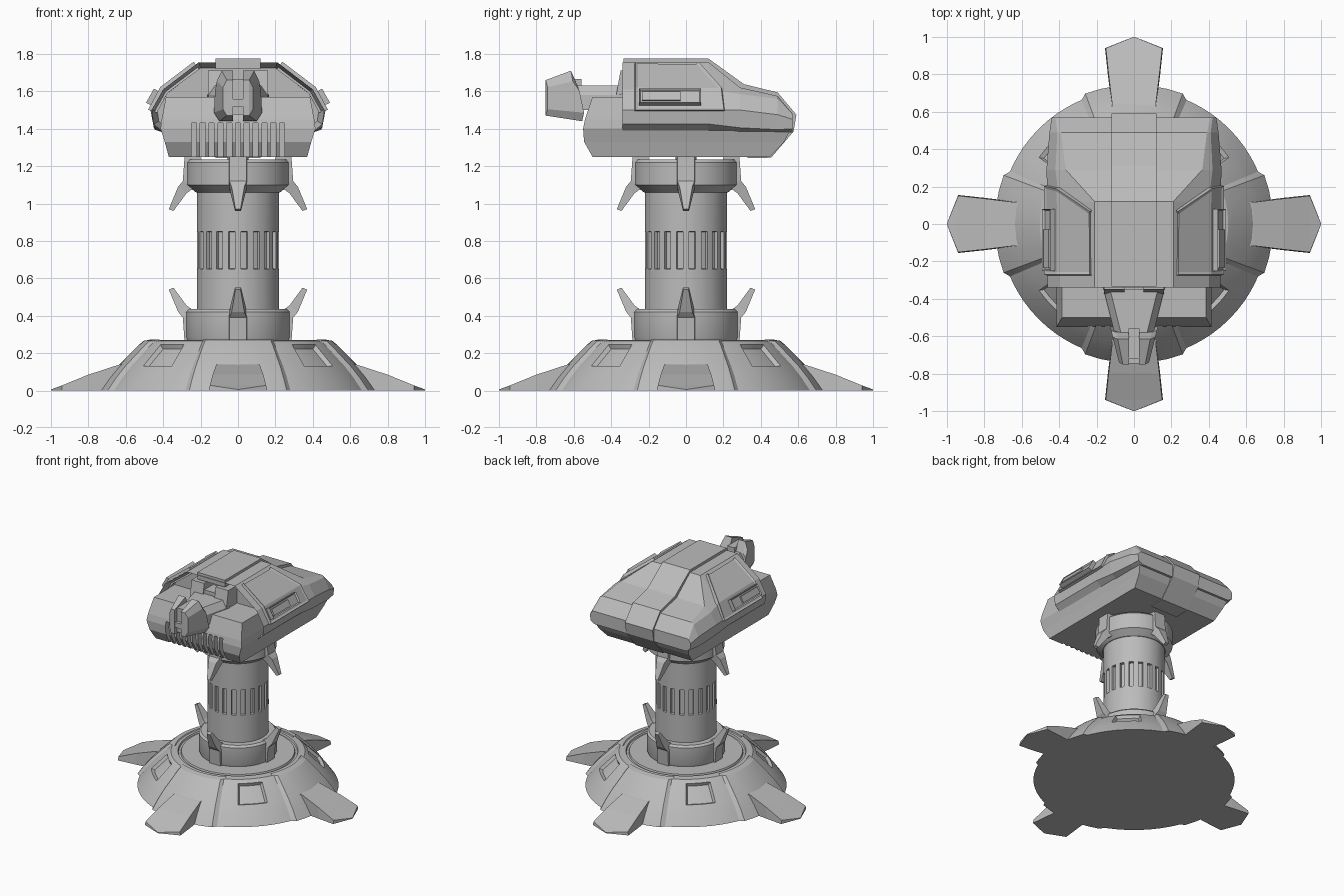
import bpy, bmesh
from math import sin, cos, pi, radians, atan2, degrees
from mathutils import Matrix, Vector

cube = bpy.data.objects.get("Cube")
if cube:
    bpy.data.objects.remove(cube, do_unlink=True)

grey = bpy.data.materials.new("plain grey")
grey.use_nodes = True
TONE = (0.5, 0.5, 0.5, 1)
grey.diffuse_color = TONE
grey.node_tree.nodes["Principled BSDF"].inputs["Base Color"].default_value = TONE


def loft(name, rings, matrix=None, smooth=False, sink=()):
    """Skin closed rings of points; each sink is (face rule, rim, depth)."""
    bm = bmesh.new()
    loops = [[bm.verts.new(p) for p in ring] for ring in rings]
    n = len(loops[0])
    for a, b in zip(loops, loops[1:]):
        for i in range(n):
            j = (i + 1) % n
            bm.faces.new((a[i], a[j], b[j], b[i]))
    bm.faces.new(loops[0])
    bm.faces.new(loops[-1])
    bmesh.ops.recalc_face_normals(bm, faces=bm.faces)
    for rule, rim, depth in sink:
        bm.normal_update()
        chosen = [f for f in bm.faces if rule(f.calc_center_median(), f.normal)]
        bmesh.ops.inset_region(bm, faces=chosen, thickness=rim, depth=depth,
                               use_even_offset=True)
    if matrix is not None:
        bm.transform(matrix)
    bmesh.ops.recalc_face_normals(bm, faces=bm.faces)
    mesh = bpy.data.meshes.new(name)
    bm.to_mesh(mesh)
    bm.free()
    mesh.materials.append(grey)
    obj = bpy.data.objects.new(name, mesh)
    bpy.context.collection.objects.link(obj)
    if smooth:
        bpy.ops.object.select_all(action='DESELECT')
        obj.select_set(True)
        bpy.context.view_layer.objects.active = obj
        bpy.ops.object.shade_smooth_by_angle(angle=radians(25))
    return obj


def lathe(name, profile, segs=72, **kw):
    return loft(name, [[(r * cos(2 * pi * i / segs), r * sin(2 * pi * i / segs), z)
                        for i in range(segs)] for r, z in profile], smooth=True, **kw)


def box(name, x, y, z, **kw):
    return loft(name, [[(a, y[0], z[0]), (a, y[1], z[0]), (a, y[1], z[1]), (a, y[0], z[1])]
                       for a in x], **kw)


def prism(name, profile, x0, x1, **kw):
    return loft(name, [[(x, y, z) for y, z in profile] for x in (x0, x1)], **kw)


def angle_of(c):
    return degrees(atan2(c.y, c.x)) % 90


# Domed base with four sunken windows on the diagonals
SLOPE = [(0.72, 0), (0.67, 0.07), (0.62, 0.13), (0.56, 0.19), (0.505, 0.245), (0.48, 0.266)]
lathe("base_dome", SLOPE + [(0.43, 0.27), (0.425, 0.258), (0.41, 0.258), (0.405, 0.27),
                            (0.2, 0.27)],
      sink=[(lambda c, n: 0.13 < c.z < 0.245 and c.xy.length > 0.5
             and abs(angle_of(c) - 45) < 10, 0.012, -0.022)])

# Raised base panels, feet and collar claws, four of each
STEPS = [-24, -20.5, -14, -7, 0, 7, 14, 20.5, 24]
CLAW = [(0.2, 0.25, 0.285, 0.25, 0.055), (0.2, 0.40, 0.295, 0.39, 0.055),
        (0.275, 0.455, 0.32, 0.42, 0.04), (0.345, 0.55, 0.37, 0.54, 0.016)]
FOOT = [(0.56, 0.12, 0.155), (0.64, 0.12, 0.137), (0.8, 0.14, 0.085),
        (0.94, 0.155, 0.028), (1.0, 0.004, 0.006)]
for k, side in enumerate(("left", "back", "right", "front")):
    turn = Matrix.Rotation(k * pi / 2, 4, 'Z')
    rings = []
    for a in STEPS:
        grow = -0.01 if abs(a) > 21 else 0.024
        line = [(r + grow, z) for r, z in SLOPE] + [(0.46, 0.274), (0.4, 0.2), (0.4, 0)]
        rings.append([(r * cos(radians(a)), r * sin(radians(a)), z) for r, z in line])
    loft(side + "_base_panel", rings, turn, smooth=True)
    loft(side + "_foot", [[(r, -w, 0), (r, w, 0), (r, w * 0.97, z), (r, -w * 0.97, z)]
                          for r, w, z in FOOT], turn)
    for level in ("lower", "upper"):
        flip = Matrix.Identity(4)
        if level == "upper":
            flip = Matrix.Translation((0, 0, 1.51)) @ Matrix.Scale(-1, 4, Vector((0, 0, 1)))
        loft(f"{level}_{side}_claw",
             [[(ri, -w, zi), (ri, w, zi), (ro, w * 0.85, zo), (ro, -w * 0.85, zo)]
              for ri, zi, ro, zo, w in CLAW], turn @ flip)

# Column with a band of slots, and its two collars
lathe("column", [(0.22, 0.25), (0.22, 0.65), (0.22, 0.85), (0.22, 1.2)], segs=80,
      sink=[(lambda c, n: 0.7 < c.z < 0.8 and abs(n.z) < 0.1
             and int(degrees(atan2(c.y, c.x)) % 18 / 4.5) in (1, 2), 0.002, -0.02)])
lathe("lower_collar", [(0.27, 0.26), (0.28, 0.285), (0.28, 0.42), (0.265, 0.435), (0.2, 0.435)])
lathe("upper_collar", [(0.2, 1.06), (0.225, 1.06), (0.275, 1.10), (0.275, 1.22),
                       (0.262, 1.235), (0.15, 1.235)])

# Lower head body: rings by height of (z, half width, front, rear)
BODY = [(1.25, 0.37, -0.5, 0.45), (1.33, 0.392, -0.545, 0.525), (1.40, 0.414, -0.55, 0.562),
        (1.45, 0.408, -0.54, 0.5), (1.57, 0.385, -0.5, 0.3)]
body = loft("lower_head", [[(-w, f, z), (w, f, z), (w, b, z), (-w, b, z)]
                           for z, w, f, b in BODY])

# Front grille slots cut into the lower head
for i in range(-5, 6):
    cutter = box("grille_cutter", (i * 0.047 - 0.014, i * 0.047 + 0.014),
                 (-0.6, -0.49), (1.2, 1.43))
    cutter.hide_render = True
    mod = body.modifiers.new("slot", 'BOOLEAN')
    mod.object = cutter
    mod.solver = 'EXACT'
    bpy.context.view_layer.objects.active = body
    bpy.ops.object.modifier_apply(modifier=mod.name)
    bpy.data.objects.remove(cutter, do_unlink=True)

# Upper shell: half sections along y (ridge, shoulder, widest, lower edge, underside)
FULL = [(0.21, 1.755), (0.40, 1.61), (0.462, 1.50), (0.452, 1.425), (0.40, 1.38)]
SHELL = [
    (-0.34, FULL), (0.12, FULL),
    (0.29, [(0.365, 1.62), (0.42, 1.585), (0.468, 1.50), (0.45, 1.405), (0.40, 1.38)]),
    (0.49, [(0.39, 1.575), (0.41, 1.56), (0.452, 1.475), (0.445, 1.395), (0.40, 1.38)]),
    (0.57, [(0.41, 1.48), (0.42, 1.475), (0.44, 1.45), (0.435, 1.40), (0.40, 1.38)])]
loft("upper_shell", [[(x, y, z) for x, z in half] + [(-x, y, z) for x, z in reversed(half)]
                     for y, half in SHELL],
     sink=[(lambda c, n: n.y < -0.9, 0.03, -0.1)])

# Raised spine running over the top and down the back
OUTER = [(-0.335, 1.775), (0.12, 1.775), (0.31, 1.638), (0.49, 1.594), (0.59, 1.475),
         (0.575, 1.385), (0.455, 1.245), (0.33, 1.243)]
INNER = [(0.33, 1.28), (0.42, 1.28), (0.52, 1.39), (0.53, 1.46), (0.47, 1.54),
         (0.29, 1.59), (0.1, 1.72), (-0.335, 1.72)]
prism("spine", OUTER + INNER, -0.12, 0.12)

# Side panels with their light housings
ROWS = [(0.225, 1.742, 0.6, 0.08), (0.40, 1.61, 0.75, 0.20), (0.462, 1.495, 0.95, 0.215)]
for s, side in ((1, "left"), (-1, "right")):
    rings = []
    for x, z, nx, rear in ROWS:
        nz = (1 - nx * nx) ** 0.5
        rings.append([(s * (x + nx * d), y, z + nz * d) for d, y in
                      ((-0.03, -0.285), (0.02, -0.27), (0.02, rear - 0.012), (-0.03, rear))])
    loft(side + "_side_panel", rings,
         sink=[(lambda c, n: abs(n.x) > 0.3 and n.z > 0.3 and -0.2 < c.y < 0.1, 0.014, -0.006)])
    tilt = Matrix.Translation((s * 0.446, 0, 1.563)) @ Matrix.Rotation(s * radians(-29), 4, 'Y')
    box(side + "_light_housing", (-s * 0.03, s * 0.028), (-0.25, 0.08), (-0.043, 0.043),
        matrix=tilt, sink=[(lambda c, n: n.x * s > 0.9, 0.008, -0.012)])
    box(side + "_light_bar", (0, s * 0.028), (-0.235, -0.03), (-0.025, 0.025), matrix=tilt)

# Gun mount, neck and split muzzle
MOUNT = [(-0.375, 1.55), (-0.37, 1.60), (-0.35, 1.71), (-0.2, 1.71), (-0.2, 1.55)]
MUZZLE = [(-0.75, 1.47), (-0.75, 1.66), (-0.615, 1.71), (-0.58, 1.63), (-0.555, 1.44)]
for s, side in ((1, "left"), (-1, "right")):
    prism(side + "_gun_mount", MOUNT, s * 0.05, s * 0.16)
    loft(side + "_muzzle_cheek",
         [[(s * 0.028, y, z) for y, z in MUZZLE],
          [(s * (0.08 + (y + 0.65) * 0.2), y, z) for y, z in MUZZLE],
          [(s * (0.105 + (y + 0.65) * 0.25), y + 0.01, 1.56 + (z - 1.56) * 0.62)
           for y, z in MUZZLE]])
box("gun_mount_centre", (-0.05, 0.05), (-0.35, -0.2), (1.55, 1.66))
box("muzzle_core", (-0.03, 0.03), (-0.72, -0.56), (1.475, 1.665))
box("muzzle_block", (-0.028, 0.028), (-0.745, -0.7), (1.52, 1.56))
loft("gun_neck", [[(w, y, 1.5), (w, y, 1.58), (w - 0.035, y, 1.63),
                   (0.035 - w, y, 1.63), (-w, y, 1.58), (-w, y, 1.5)]
                  for y, w in ((-0.6, 0.10), (-0.34, 0.165))])
